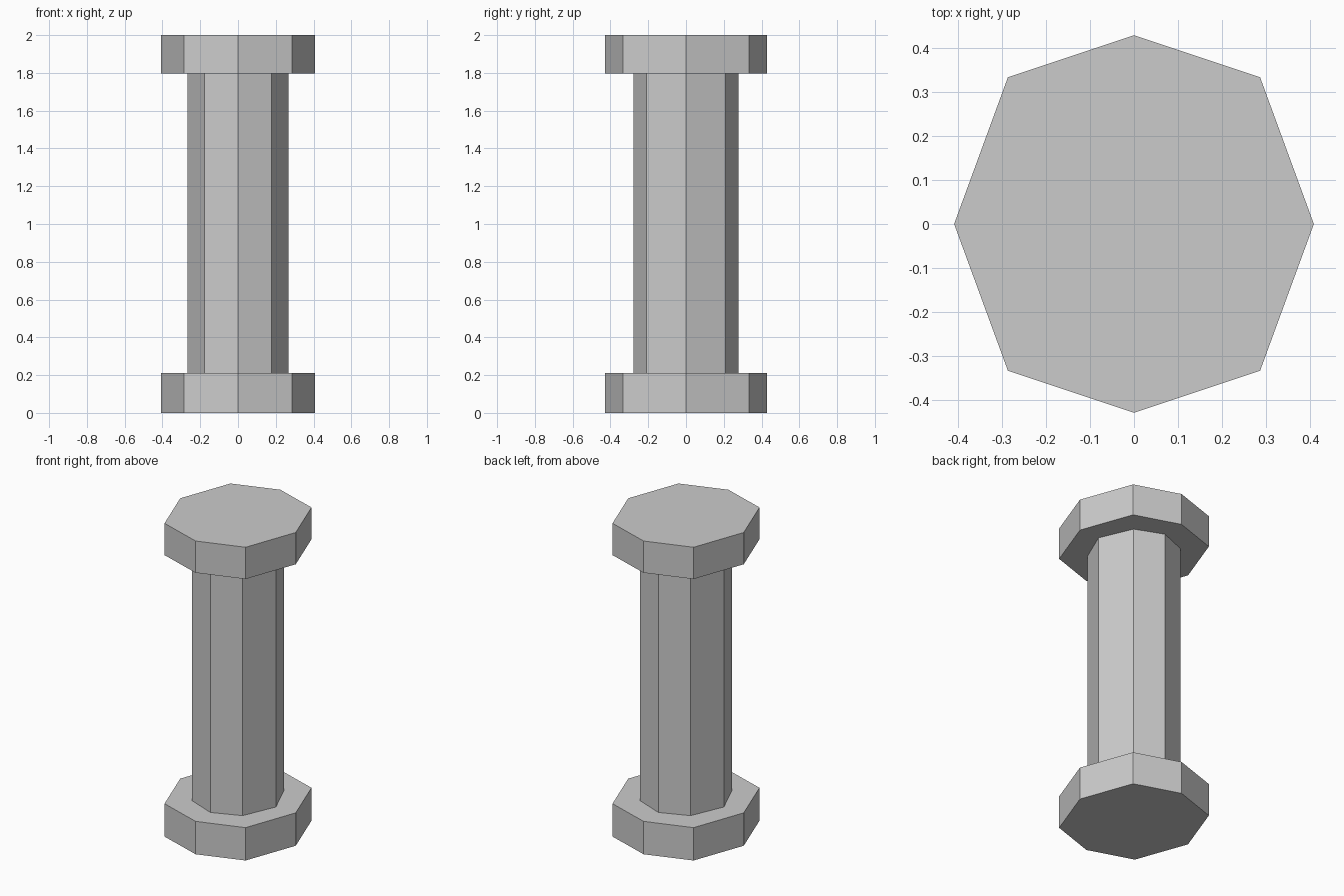
import bpy

if "Cube" in bpy.data.objects:
    bpy.data.objects.remove(bpy.data.objects["Cube"])


def octagon(tip_x, tip_y, corner_x, corner_y):
    """Eight-sided outline, counter-clockwise from +x."""
    return [(tip_x, 0), (corner_x, corner_y), (0, tip_y), (-corner_x, corner_y),
            (-tip_x, 0), (-corner_x, -corner_y), (0, -tip_y), (corner_x, -corner_y)]


def prism(name, outline, z0, z1):
    """Closed flat-faced prism between two heights."""
    n = len(outline)
    verts = [(x, y, z) for z in (z0, z1) for x, y in outline]
    faces = [tuple(reversed(range(n))), tuple(range(n, 2 * n))]
    faces += [(i, (i + 1) % n, n + (i + 1) % n, n + i) for i in range(n)]
    mesh = bpy.data.meshes.new(name)
    mesh.from_pydata(verts, [], faces)
    obj = bpy.data.objects.new(name, mesh)
    bpy.context.collection.objects.link(obj)
    return obj


cap_outline = octagon(0.408, 0.428, 0.286, 0.333)
shaft_outline = octagon(0.268, 0.279, 0.178, 0.208)

# Column base, shaft and top
prism("column_base", cap_outline, 0.0, 0.21)
prism("column_shaft", shaft_outline, 0.21, 1.797)
prism("column_top", cap_outline, 1.797, 2.0)
